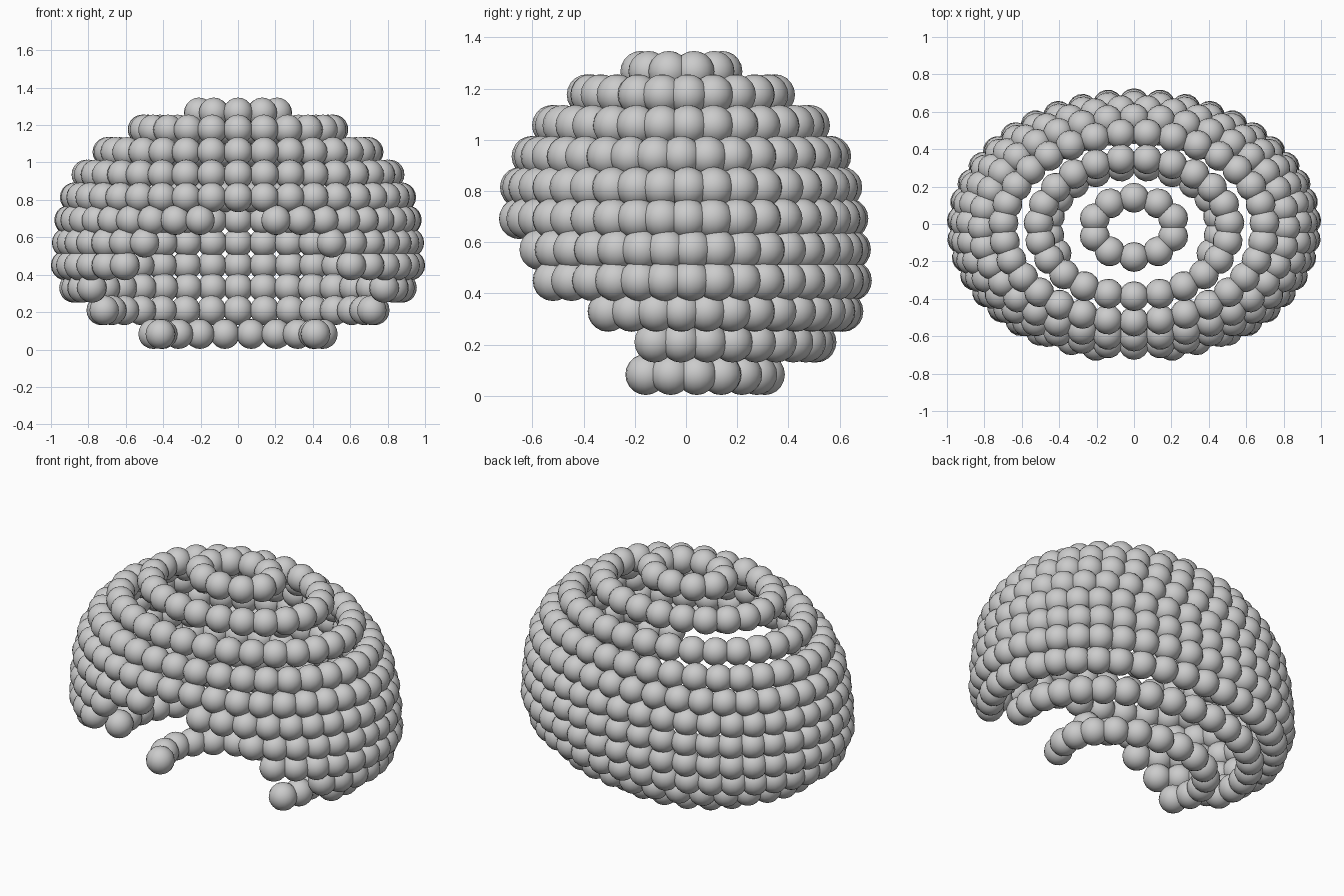
import bpy, bmesh
from math import sin, cos, pi, radians
from mathutils import Matrix

if "Cube" in bpy.data.objects:
    bpy.data.objects.remove(bpy.data.objects["Cube"])

BALL = 0.08
Y_MID = -0.018
RATIO = 0.72          # depth / width of every ring

# height, half width, half opening angle at the front (degrees), 0 = closed ring
RINGS = [
    (0.083, 0.457, 65), (0.21, 0.73, 78.5), (0.33, 0.876, 63),
    (0.45, 0.922, 41), (0.571, 0.917, 33), (0.692, 0.903, 13),
    (0.814, 0.873, 0), (0.935, 0.81, 0), (1.056, 0.699, 0),
    (1.176, 0.511, 0), (1.267, 0.22, 0),
]


def ring_angles(half_width, gap):
    """Even angles measured from the front, skipping the doorway."""
    step = 0.14 / half_width
    if gap == 0:
        n = round(2 * pi / step)
        return [2 * pi * i / n for i in range(n)]
    g = radians(gap)
    n = round((2 * pi - 2 * g) / step)
    return [g + (2 * pi - 2 * g) * i / n for i in range(n + 1)]


def ball_ring(name, z, half_width, gap):
    bm = bmesh.new()
    for a in ring_angles(half_width, gap):
        pos = (half_width * sin(a), Y_MID - half_width * RATIO * cos(a), z)
        bmesh.ops.create_uvsphere(bm, u_segments=16, v_segments=10, radius=BALL,
                                  matrix=Matrix.Translation(pos) @ Matrix.Rotation(a, 4, 'Z'))
    for f in bm.faces:
        f.smooth = True
    mesh = bpy.data.meshes.new(name)
    bm.to_mesh(mesh)
    bm.free()
    obj = bpy.data.objects.new(name, mesh)
    bpy.context.collection.objects.link(obj)


# Dome of stacked ball rings with an arched doorway
for i, (z, w, gap) in enumerate(RINGS, 1):
    ball_ring(f"ball_ring_{i:02d}", z, w, gap)
